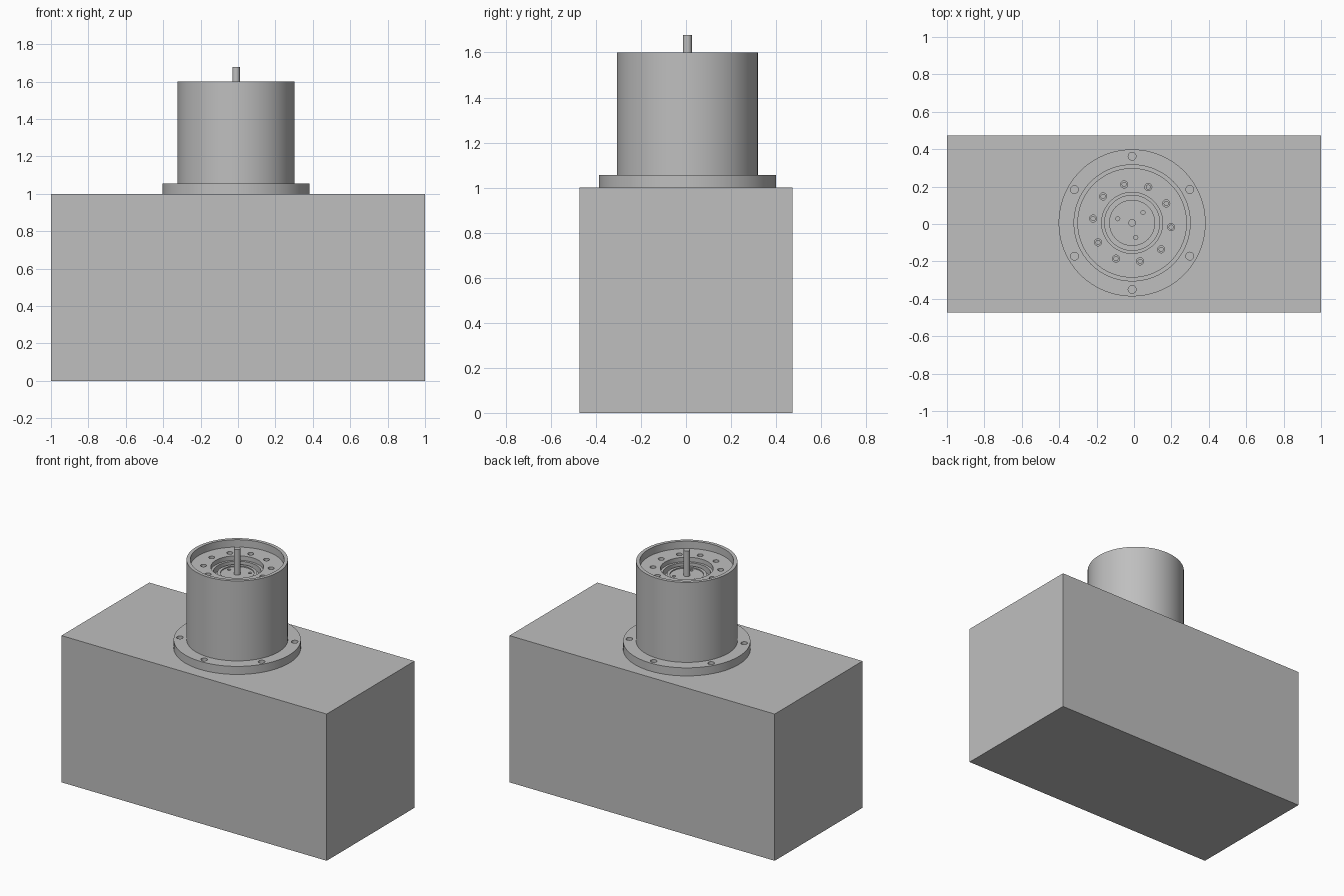
import bpy, bmesh, math
from mathutils import Matrix

if "Cube" in bpy.data.objects:
    bpy.data.objects.remove(bpy.data.objects["Cube"], do_unlink=True)

CX, CY = -0.01, 0.006          # axis of the round housing

grey = bpy.data.materials.new("plain grey")
grey.use_nodes = True
colour = (0.52, 0.52, 0.52, 1)
grey.diffuse_color = colour
for node in grey.node_tree.nodes:
    if node.type == 'BSDF_PRINCIPLED':
        node.inputs["Base Color"].default_value = colour


def finish(name, bm):
    bmesh.ops.recalc_face_normals(bm, faces=bm.faces[:])
    mesh = bpy.data.meshes.new(name)
    bm.to_mesh(mesh)
    bm.free()
    mesh.materials.append(grey)
    obj = bpy.data.objects.new(name, mesh)
    bpy.context.collection.objects.link(obj)
    return obj


def lathe(bm, profile, x, y, steps):
    """Spin a closed radius/height profile, axis to axis, around z."""
    verts = [bm.verts.new((x + r, y, z)) for r, z in profile]
    edges = [bm.edges.new(pair) for pair in zip(verts, verts[1:])]
    made = bmesh.ops.spin(bm, geom=verts + edges, cent=(x, y, 0), axis=(0, 0, 1),
                          angle=math.tau, steps=steps, use_duplicate=False)
    bmesh.ops.remove_doubles(bm, verts=bm.verts[:], dist=0.0001)


def ring(count, radius, start):
    for i in range(count):
        a = math.radians(start) + math.tau * i / count
        yield CX + radius * math.cos(a), CY + radius * math.sin(a)


def smooth(obj):
    bpy.ops.object.select_all(action='DESELECT')
    obj.select_set(True)
    bpy.context.view_layer.objects.active = obj
    bpy.ops.object.shade_smooth_by_angle(angle=math.radians(30))


# Rectangular base block
bm = bmesh.new()
bmesh.ops.create_cube(bm, size=1, matrix=Matrix.Translation((0, 0, 0.5))
                      @ Matrix.Diagonal((2, 0.946, 1, 1)))
finish("base_block", bm)

# Flanged housing: flange, wall, recessed face, stepped bore and centre disc
bm = bmesh.new()
lathe(bm, [(0, 1), (0.393, 1), (0.393, 1.055), (0.313, 1.055), (0.313, 1.6),
           (0.29, 1.6), (0.29, 1.55), (0.163, 1.55), (0.163, 1.52),
           (0.147, 1.52), (0.147, 1.48), (0.123, 1.48), (0.123, 1.51),
           (0.104, 1.51), (0.104, 1.503), (0, 1.503)], CX, CY, 96)
housing = finish("flanged_housing", bm)

# Bolt hole cutters: flange holes, counterbored face holes, disc holes
bm = bmesh.new()
for x, y in ring(6, 0.356, 30):
    lathe(bm, [(0, 1.005), (0.021, 1.005), (0.021, 1.1), (0, 1.1)], x, y, 24)
for x, y in ring(10, 0.21, 29.7):
    lathe(bm, [(0, 1.48), (0.011, 1.48), (0.011, 1.53), (0.019, 1.53),
               (0.019, 1.58), (0, 1.58)], x, y, 20)
for x, y in ring(3, 0.08, 44):
    lathe(bm, [(0, 1.46), (0.011, 1.46), (0.011, 1.54), (0, 1.54)], x, y, 16)
cutter = finish("hole_cutter", bm)
cutter.hide_render = True

cut = housing.modifiers.new("holes", 'BOOLEAN')
cut.operation = 'DIFFERENCE'
cut.solver = 'EXACT'
cut.object = cutter
bpy.context.view_layer.objects.active = housing
bpy.ops.object.modifier_apply(modifier=cut.name)
bpy.data.objects.remove(cutter, do_unlink=True)
smooth(housing)

# Thin centre shaft
bm = bmesh.new()
lathe(bm, [(0, 1.49), (0.02, 1.49), (0.02, 1.677), (0, 1.677)], CX, CY, 32)
smooth(finish("centre_shaft", bm))
